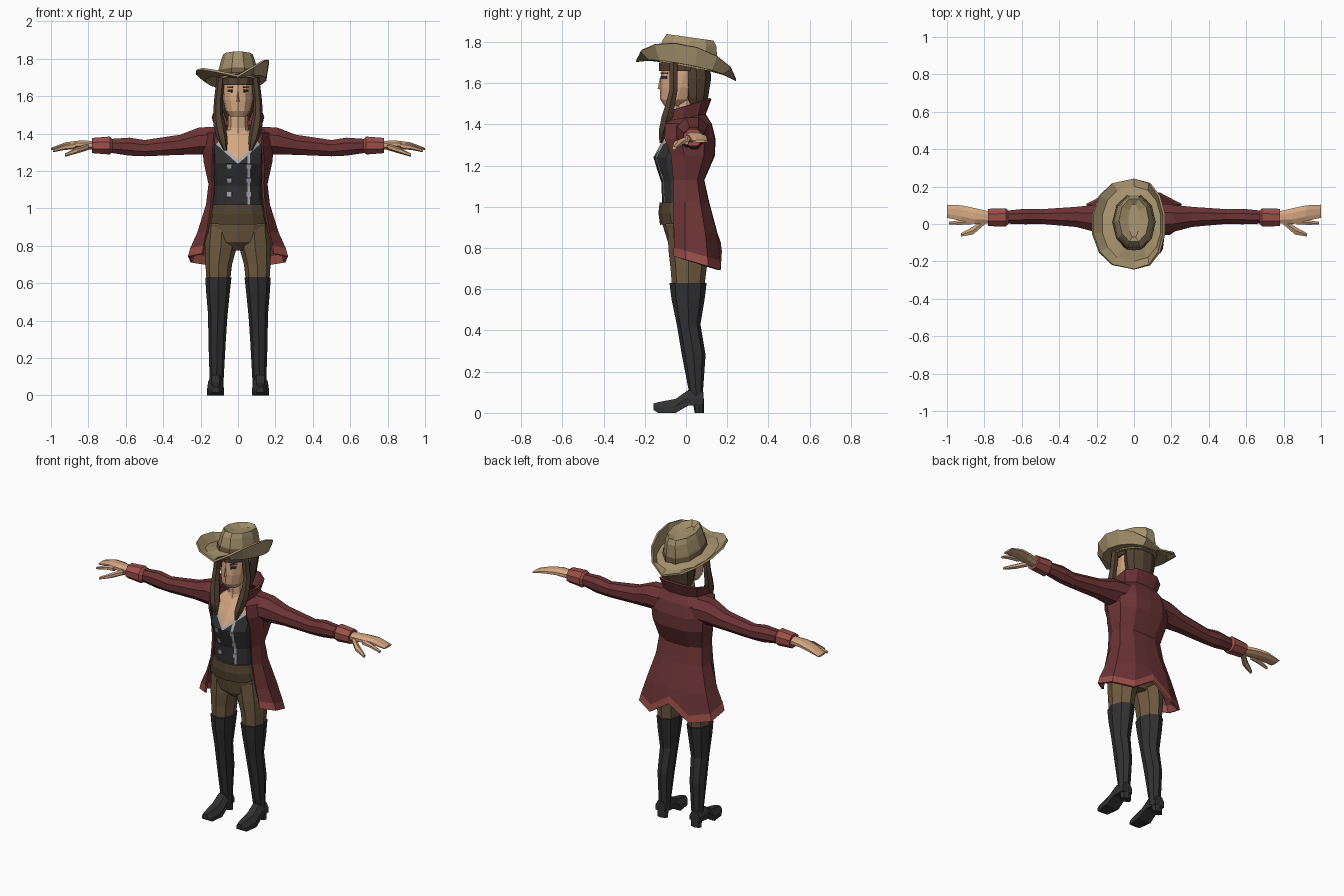
import bpy, bmesh, math
from mathutils import Vector, Matrix
from mathutils.bvhtree import BVHTree

if "Cube" in bpy.data.objects:
    bpy.data.objects.remove(bpy.data.objects["Cube"])


def mat(name, r, g, b):
    m = bpy.data.materials.new(name)
    m.diffuse_color = (r, g, b, 1)
    m.use_nodes = True
    m.node_tree.nodes["Principled BSDF"].inputs["Base Color"].default_value = m.diffuse_color
    return m


COAT = mat("coat_red", .150, .034, .036)
TRIM = mat("hem_red", .33, .078, .066)
HAT = mat("hat_straw", .37, .285, .15)
PANTS = mat("trouser_brown", .165, .108, .055)
BELT = mat("belt_brown", .085, .056, .03)
BLACK = mat("black_leather", .031, .031, .033)
SKIN = mat("skin", .66, .39, .225)
HAIR = mat("hair_brown", .085, .052, .032)
SILVER = mat("silver", .38, .39, .43)


def finish(bm, name, mats, mirror=False, thick=0):
    bmesh.ops.recalc_face_normals(bm, faces=bm.faces)
    me = bpy.data.meshes.new(name)
    bm.to_mesh(me)
    bm.free()
    ob = bpy.data.objects.new(name, me)
    bpy.context.collection.objects.link(ob)
    for m in mats:
        me.materials.append(m)
    if thick:
        md = ob.modifiers.new("thickness", 'SOLIDIFY')
        md.thickness, md.offset = thick, 0
    if mirror:
        ob.modifiers.new("mirror", 'MIRROR')
    return ob


def loft_bm(rings, closed=True, cap=True, rule=None):
    """Skin a list of equal-length rings; rule(row) gives the material slot."""
    bm = bmesh.new()
    vs = [[bm.verts.new(p) for p in r] for r in rings]
    n = len(rings[0])
    for i in range(len(vs) - 1):
        for j in range(n if closed else n - 1):
            k = (j + 1) % n
            f = bm.faces.new((vs[i][j], vs[i][k], vs[i + 1][k], vs[i + 1][j]))
            f.material_index = rule(i) if rule else 0
    if cap:
        bm.faces.new(vs[0])
        bm.faces.new(vs[-1])
    return bm


def loft(name, rings, mats, mirror=False, thick=0, **kw):
    return finish(loft_bm(rings, **kw), name, mats, mirror, thick)


def turn(n, off=0):
    return [(math.cos(2 * math.pi * (i + off) / n), math.sin(2 * math.pi * (i + off) / n)) for i in range(n)]


def zring(z, rx, yf, yb, cx=0, n=12, tilt=0):
    """Horizontal ring between front yf and back yb."""
    m, r = (yf + yb) / 2, (yb - yf) / 2
    return [(cx + rx * c, m + r * s, z + tilt * (m + r * s)) for c, s in turn(n)]


def xring(x, cy, cz, ry, rz, n=8):
    """Ring across a limb that runs along x."""
    return [(x, cy + ry * c, cz + rz * s) for c, s in turn(n, .5)]


def plate(name, target, x, z, w, h, m):
    """Thin plate laid on the front surface of target."""
    loc, nor, _, _ = target.ray_cast(Vector((x, -1, z)), Vector((0, 1, 0)))
    bm = bmesh.new()
    mx = Matrix.Translation(loc) @ nor.to_track_quat('Z', 'Y').to_matrix().to_4x4() @ Matrix.Diagonal((w, h, .008, 1))
    bmesh.ops.create_cube(bm, size=1, matrix=mx)
    finish(bm, name, [m])


# Boots: shaft, foot, heel
loft("boot_shaft", [zring(z, rx, a, b, cx, 8) for z, cx, rx, a, b in [
    (.63, .105, .070, -.08, .10), (.55, .107, .063, -.07, .09), (.43, .108, .052, -.045, .07),
    (.28, .112, .046, -.02, .095), (.10, .114, .038, .015, .082), (.05, .115, .036, .01, .085)]], [BLACK], True)
loft("boot_foot", [[(.12 + s * w * k, y, z) for s, z, k in
                    ((-1, zb, 1), (1, zb, 1), (1, (zb + zt) / 2, 1), (.5, zt, 1), (-.5, zt, 1), (-1, (zb + zt) / 2, 1))]
                   for y, w, zb, zt in [(-.158, .02, .015, .045), (-.135, .034, .0, .052), (-.05, .045, .0, .068),
                                        (.01, .040, .035, .11), (.086, .034, .04, .10)]], [BLACK], True)
loft("boot_heel", [zring(z, rx, a, .088, .117, 8) for z, rx, a in [(.07, .036, .03), (0, .036, .042)]], [BLACK], True)

# Trousers: thighs, hips, waistband
loft("trouser_leg", [zring(z, rx, a, b, cx, 8) for z, cx, rx, a, b in [
    (.90, .085, .082, -.09, .10), (.79, .092, .085, -.085, .11), (.70, .103, .071, -.075, .10),
    (.58, .106, .060, -.065, .085)]], [PANTS], True)
loft("hips", [zring(z, rx, a, b) for z, rx, a, b in [
    (1.0, .14, -.115, .08), (.91, .168, -.113, .10), (.82, .165, -.085, .11), (.775, .05, -.04, .08)]], [PANTS])
loft("waistband", [zring(z, rx, a, b, tilt=t) for z, rx, a, b, t in [
    (1.02, .14, -.128, .08, 0), (.97, .155, -.134, .09, 0), (.925, .168, -.126, .10, .1)]], [BELT])

# Torso: vest, bare neckline and silver edging, cut by planes
bm = loft_bm([zring(z, rx, a, b) for z, rx, a, b in [
    (1.0, .135, -.115, .06), (1.12, .125, -.12, .06), (1.18, .132, -.14, .07), (1.24, .14, -.158, .09),
    (1.32, .145, -.115, .09), (1.38, .13, -.075, .09), (1.42, .07, -.045, .07)]])
cuts = [((0, 0, h), (s * .9, 0, -1)) for h in (1.255, 1.237) for s in (-1, 1)]
cuts += [((x, 0, 0), (1, 0, 0)) for x in (0, .05, .064)]
for co, no in cuts:
    bmesh.ops.bisect_plane(bm, geom=bm.verts[:] + bm.edges[:] + bm.faces[:], plane_co=co, plane_no=no)
for f in bm.faces:
    c = f.calc_center_median()
    h = c.z - .9 * abs(c.x)
    if c.y < .02:
        f.material_index = 1 if h > 1.255 else 2 if h > 1.237 or .05 < c.x < .064 else 0
bmesh.ops.recalc_face_normals(bm, faces=bm.faces)
surface = BVHTree.FromBMesh(bm)
finish(bm, "vest_and_chest", [BLACK, SKIN, SILVER])
for x in (-.045, .057):
    for z in (1.225, 1.15, 1.075):
        plate("vest_button", surface, x, z, .024, .024, SILVER)

# Coat: open front, turned-up collar, flared skirt with a back slit
rows = [(1.49, .3, .105, -.065, .135, .118), (1.43, .2, .105, -.085, .118, .09), (1.40, 0, .125, -.10, .17, .12),
        (1.33, 0, .13, -.10, .185, .137), (1.25, 0, .135, -.07, .178, .135), (1.13, 0, .132, -.06, .152, .083),
        (1.02, 0, .14, -.06, .165, .107), (.87, 0, .165, -.055, .212, .147), (.785, -.3, .182, -.055, .25, .163),
        (.742, -.3, .187, -.055, .262, .168)]
rings = []
for i, (z, t, xf, yf, xs, yb) in enumerate(rows):
    half = [(xf, yf), (xs, yf * .4 + .02), (xs * .95, yb * .62), (xs * .52, yb * .97)]
    pts = half + [(0, yb)] + [(-x, y) for x, y in half[::-1]]
    rings.append([(x, y, z + t * y + (.09 if x == 0 and i > 7 else 0)) for x, y in pts])
loft("coat", rings, [COAT, TRIM], thick=.012, closed=False, cap=False, rule=lambda i: int(i == 8))

# Sleeves and cuffs
loft("sleeve", [xring(*r) for r in [
    (.11, .03, 1.365, .09, .078), (.21, .03, 1.36, .078, .078), (.31, .038, 1.34, .058, .058),
    (.50, .04, 1.322, .042, .047), (.58, .04, 1.33, .045, .052), (.70, .036, 1.335, .036, .038)]], [COAT], True)
loft("cuff", [xring(*r) for r in [
    (.67, .035, 1.336, .036, .036), (.685, .035, 1.336, .053, .052), (.78, .035, 1.336, .05, .044)]], [TRIM], True)

# Hands: palm with joined fingers, forefinger, thumb
loft("palm", [xring(*r) for r in [
    (.77, .035, 1.337, .034, .026), (.85, .042, 1.342, .046, .022), (.92, .058, 1.338, .045, .017),
    (1.0, .068, 1.318, .038, .006)]], [SKIN], True)
loft("forefinger", [xring(*r, 6) for r in [
    (.87, .012, 1.334, .018, .017), (.93, .008, 1.325, .014, .013), (.99, .004, 1.308, .009, .008)]], [SKIN], True)
loft("thumb", [xring(*r, 6) for r in [
    (.80, .015, 1.33, .022, .018), (.86, -.035, 1.31, .024, .016), (.925, -.058, 1.285, .010, .009)]], [SKIN], True)

# Neck and head
loft("neck", [zring(z, rx, a, b, n=8) for z, rx, a, b in [
    (1.37, .075, -.07, .07), (1.43, .055, -.05, .06), (1.54, .05, -.05, .06)]], [SKIN])
bm = loft_bm([zring(z, rx, a, b) for z, rx, a, b in [
    (1.49, .042, -.105, -.02), (1.52, .066, -.125, .04), (1.58, .08, -.128, .08), (1.64, .084, -.122, .10),
    (1.72, .085, -.11, .10)]])
bmesh.ops.recalc_face_normals(bm, faces=bm.faces)
face = BVHTree.FromBMesh(bm)
finish(bm, "head", [SKIN])
loft("nose", [zring(z, rx, a, -.10, n=4) for z, rx, a in [(1.572, .012, -.138), (1.625, .006, -.127)]], [SKIN])
for x in (-.043, .043):
    plate("eye", face, x, 1.628, .034, .014, BLACK)
    plate("eyebrow", face, x, 1.648, .042, .009, HAIR)

# Hair: back, fringe and front locks
loft("back_hair", [zring(z, rx, a, b, n=10) for z, rx, a, b in [
    (1.47, .06, .02, .10), (1.53, .085, -.01, .11), (1.62, .098, -.02, .125), (1.72, .096, -.03, .12)]], [HAIR])
loft("fringe", [zring(z, rx, a, .11) for z, rx, a in [(1.66, .092, -.132), (1.70, .096, -.13)]], [HAIR])
loft("front_lock", [zring(z, r, y - r, y + r, x, 6) for z, x, y, r in [
    (1.70, .092, -.06, .022), (1.57, .106, -.06, .023), (1.50, .106, -.075, .026), (1.44, .098, -.09, .032),
    (1.37, .083, -.108, .028), (1.31, .068, -.122, .008)]], [HAIR], True)

# Hat brim: tilted back, curled on one side and pinned up on the other
brim = []
for k in range(3):
    ring = []
    for c, s in turn(14, .5):
        rx = (.10, .15, .163)[k] if c > 0 else (.10, .175, .225)[k]
        y = (.14, .20, .242)[k] * s
        lift = (0, .02, .125)[k] * c if c > 0 else (0, .012, .07)[k] * -c
        ring.append((rx * math.copysign(abs(c) ** .8, c), y, (1.695, 1.675, 1.662)[k] - .19 * y + lift))
    brim.append(ring)
loft("hat_brim", brim, [HAT], thick=.012, cap=False)

# Hat crown with band and pinched top
loft("hat_crown", [zring(z, rx, a, b, n=10, tilt=t) for z, rx, a, b, t in [
    (1.68, .112, -.14, .16, -.19), (1.735, .106, -.135, .158, -.17), (1.795, .09, -.12, .155, -.13),
    (1.825, .08, -.10, .14, -.14), (1.80, .03, -.075, .11, -.1)]], [HAT], rule=None)
loft("hat_band", [zring(z, rx, a, b, n=10, tilt=-.18) for z, rx, a, b in [
    (1.69, .116, -.145, .164), (1.728, .112, -.141, .162)]], [PANTS], cap=False)
